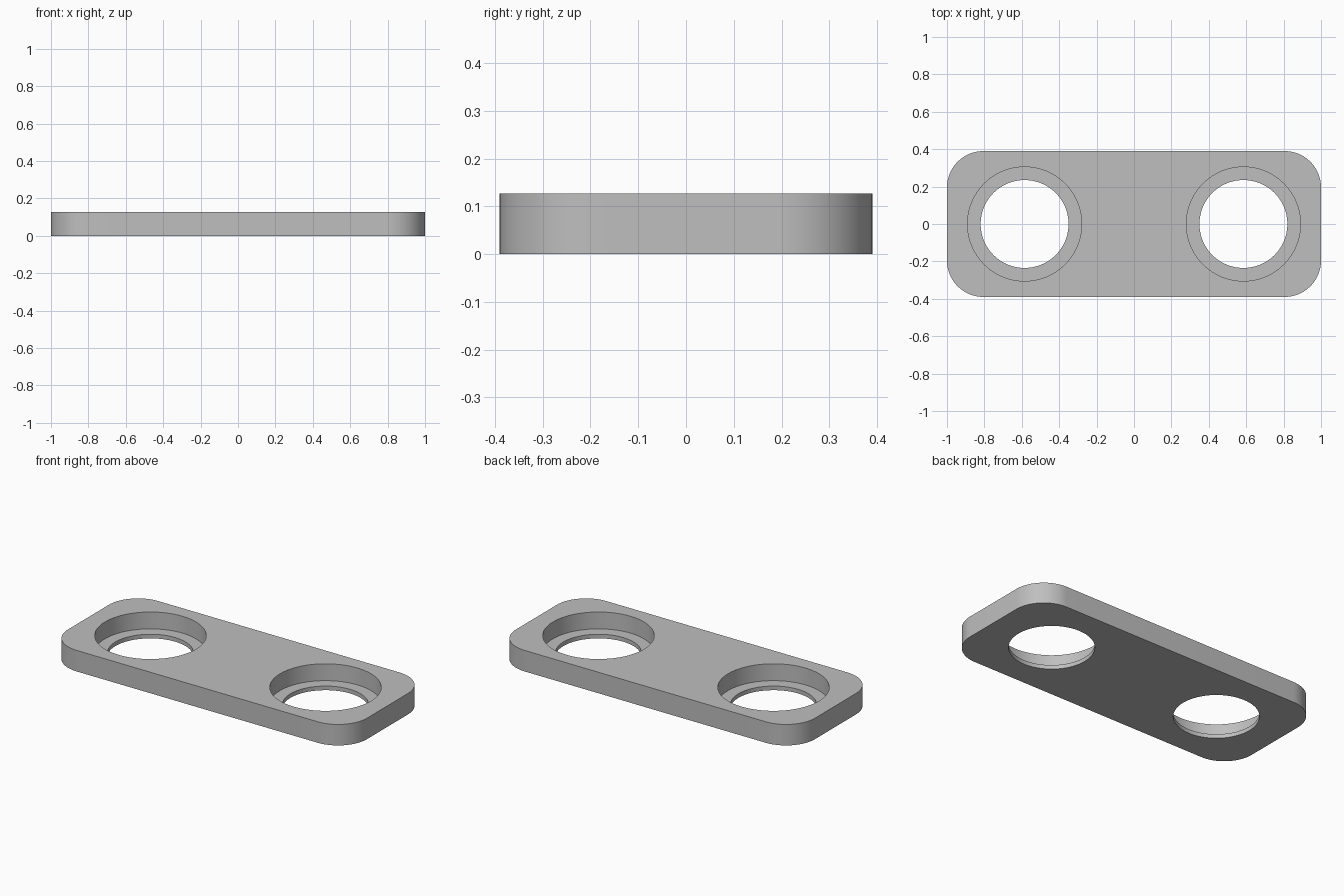
import bpy
import bmesh
from math import cos, sin, pi, radians

cube = bpy.data.objects.get("Cube")
if cube:
    bpy.data.objects.remove(cube, do_unlink=True)

HALF_X, HALF_Y, HEIGHT = 1.0, 0.39, 0.127
CORNER = 0.195
HOLE_X, HOLE_R, BORE_R, LEDGE_Z = 0.585, 0.235, 0.305, 0.025

grey = bpy.data.materials.new("plain grey")
grey.use_nodes = True
colour = (0.52, 0.52, 0.52, 1)
grey.diffuse_color = colour
grey.node_tree.nodes["Principled BSDF"].inputs["Base Color"].default_value = colour

bm = bmesh.new()


def circle(x, radius, segments=96):
    angles = [2 * pi * i / segments for i in range(segments)]
    return [(x + radius * cos(a), radius * sin(a)) for a in angles]


def rounded_rectangle(steps=20):
    points = []
    for quarter, (sx, sy) in enumerate([(1, 1), (-1, 1), (-1, -1), (1, -1)]):
        for i in range(steps + 1):
            a = (quarter + i / steps) * pi / 2
            points.append((sx * (HALF_X - CORNER) + CORNER * cos(a),
                           sy * (HALF_Y - CORNER) + CORNER * sin(a)))
    return points


def loop(points, z):
    verts = [bm.verts.new((x, y, z)) for x, y in points]
    edges = [bm.edges.new((v, verts[i - 1])) for i, v in enumerate(verts)]
    return verts, edges


def wall(lower, upper):
    a, b = lower[0], upper[0]
    for i in range(len(a)):
        bm.faces.new((a[i - 1], a[i], b[i], b[i - 1]))


# Outer rim of the plate
outline = rounded_rectangle()
base, top = loop(outline, 0), loop(outline, HEIGHT)
wall(base, top)
base_edges, top_edges = list(base[1]), list(top[1])

# Counterbored holes: lip, ledge and bore wall
for x in (-HOLE_X, HOLE_X):
    hole, bore = circle(x, HOLE_R), circle(x, BORE_R)
    rings = [loop(hole, 0), loop(hole, LEDGE_Z),
             loop(bore, LEDGE_Z), loop(bore, HEIGHT)]
    for lower, upper in zip(rings, rings[1:]):
        wall(lower, upper)
    base_edges += rings[0][1]
    top_edges += rings[-1][1]

# Flat faces around the holes
for edges in (base_edges, top_edges):
    bmesh.ops.triangle_fill(bm, edges=edges, use_beauty=True, use_dissolve=False)
bmesh.ops.recalc_face_normals(bm, faces=bm.faces[:])

mesh = bpy.data.meshes.new("link_plate")
bm.to_mesh(mesh)
bm.free()
mesh.materials.append(grey)
plate = bpy.data.objects.new("link_plate", mesh)
bpy.context.collection.objects.link(plate)

# Smooth curved walls, sharp rims
bpy.ops.object.select_all(action="DESELECT")
plate.select_set(True)
bpy.context.view_layer.objects.active = plate
bpy.ops.object.shade_smooth_by_angle(angle=radians(30))
